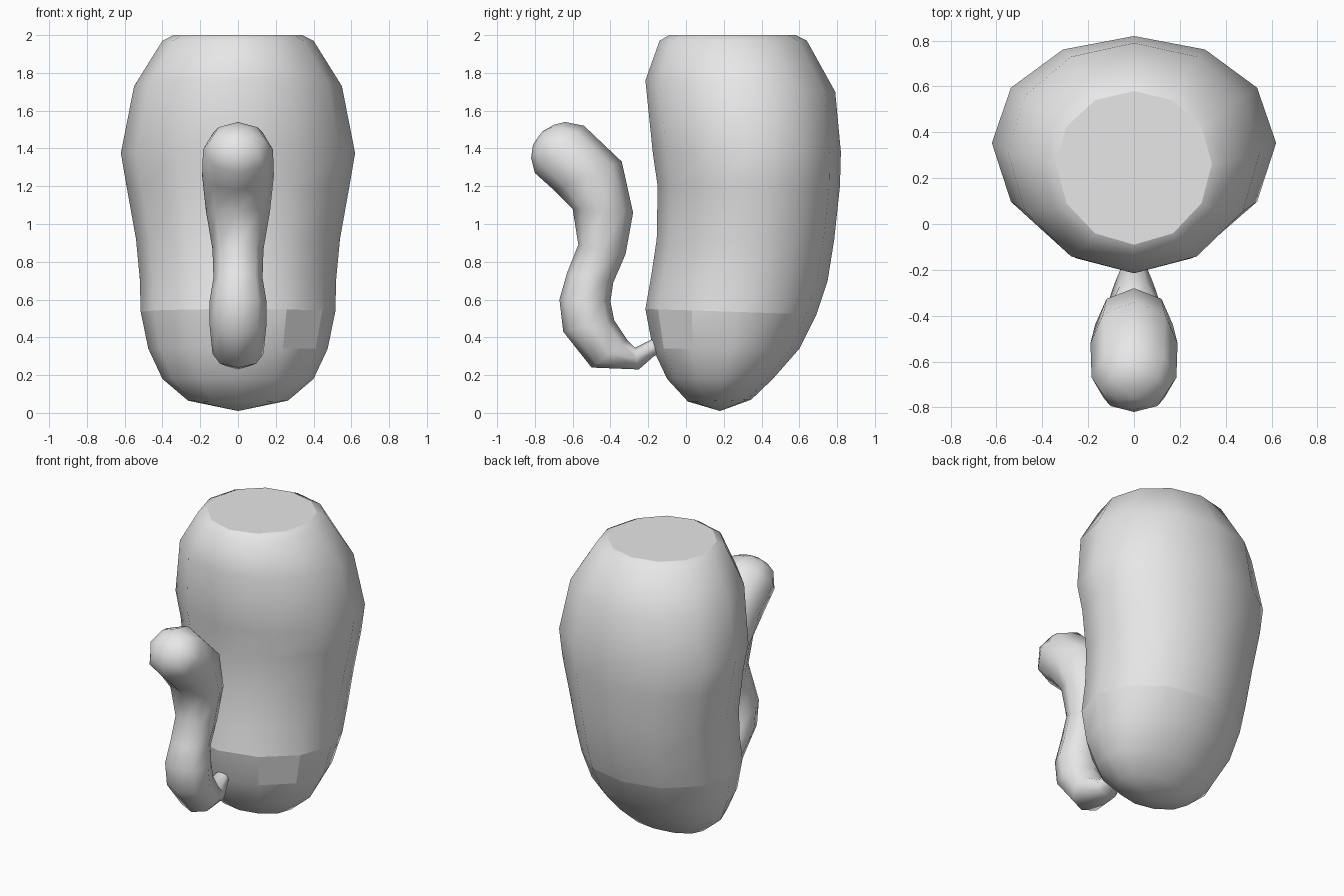
import bpy
import bmesh
from math import sin, cos, tau
from mathutils import Vector

cube = bpy.data.objects.get("Cube")
if cube:
    bpy.data.objects.remove(cube, do_unlink=True)

# The single grey colour
grey = bpy.data.materials.new("plain grey")
grey.use_nodes = True
colour = (0.8, 0.8, 0.8, 1)
grey.diffuse_color = colour
grey.node_tree.nodes["Principled BSDF"].inputs["Base Color"].default_value = colour


def loft(name, rings, sides, skew=0.0):
    """Skin elliptical rings, each given by its front and back (y, z) ends and half width."""
    bm = bmesh.new()
    loops = []
    for front_y, front_z, back_y, back_z, half_width in rings:
        front = Vector((0, front_y, front_z))
        back = Vector((0, back_y, back_z))
        middle, arm = (front + back) / 2, (front - back) / 2
        loop = []
        for i in range(sides):
            angle = tau * i / sides
            point = middle + arm * cos(angle)
            point.x = half_width * sin(angle)
            point.y += skew * sin(angle) ** 2 * min(1, half_width)
            loop.append(bm.verts.new(point))
        loops.append(loop)
    for low, high in zip(loops, loops[1:]):
        for i in range(sides):
            j = (i + 1) % sides
            bm.faces.new((low[i], low[j], high[j], high[i]))
    bm.faces.new(loops[0])
    bm.faces.new(loops[-1])
    bmesh.ops.remove_doubles(bm, verts=bm.verts, dist=0.001)
    bmesh.ops.recalc_face_normals(bm, faces=bm.faces)
    for face in bm.faces:
        face.smooth = True
    mesh = bpy.data.meshes.new(name)
    bm.to_mesh(mesh)
    bm.free()
    mesh.materials.append(grey)
    obj = bpy.data.objects.new(name, mesh)
    bpy.context.collection.objects.link(obj)
    return obj


# Body: front y, front z, back y, back z, half width
body = loft("body", [
    (.18, .01, .18, .01, 0),
    (.01, .06, .345, .07, .265),
    (-.1, .18, .46, .18, .4),
    (-.175, .34, .6, .34, .475),
    (-.215, .55, .69, .52, .515),
    (-.185, .72, .75, .7, .52),
    (-.155, .92, .785, .92, .54),
    (-.15, 1.2, .815, 1.2, .59),
    (-.175, 1.37, .82, 1.38, .62),
    (-.215, 1.76, .79, 1.7, .55),
    (-.14, 1.97, .64, 1.97, .4),
    (-.09, 2, .58, 2, .34),
], 12, skew=.05)

# Crease around the lower body and the rim of the flat top
mesh = body.data
for edge in mesh.edges:
    ends = [mesh.vertices[v].co.z for v in edge.vertices]
    if all(.5 < z < .56 for z in ends) or min(ends) > 1.99:
        edge.use_edge_sharp = True

# Flat top and the one flat facet low on the left of the front
for face in mesh.polygons:
    c = face.center
    on_facet = .34 < c.z < .54 and .3 < c.x < .42 and c.y < .05
    if c.z > 1.99 or on_facet:
        face.use_smooth = False

# Curved arm standing in front of the body, from its root to its rounded tip
loft("curved_arm", [
    (-.1, .33, -.12, .38, .03),
    (-.17, .3, -.18, .39, .05),
    (-.25, .23, -.27, .345, .085),
    (-.5, .24, -.31, .385, .135),
    (-.65, .43, -.38, .49, .15),
    (-.67, .6, -.4, .59, .15),
    (-.63, .74, -.385, .69, .13),
    (-.57, .89, -.32, .84, .135),
    (-.6, 1.08, -.28, 1.06, .17),
    (-.7, 1.18, -.34, 1.33, .19),
    (-.8, 1.27, -.54, 1.52, .185),
    (-.82, 1.35, -.64, 1.54, .145),
    (-.81, 1.42, -.7, 1.525, .08),
    (-.78, 1.465, -.76, 1.49, .02),
], 8)
